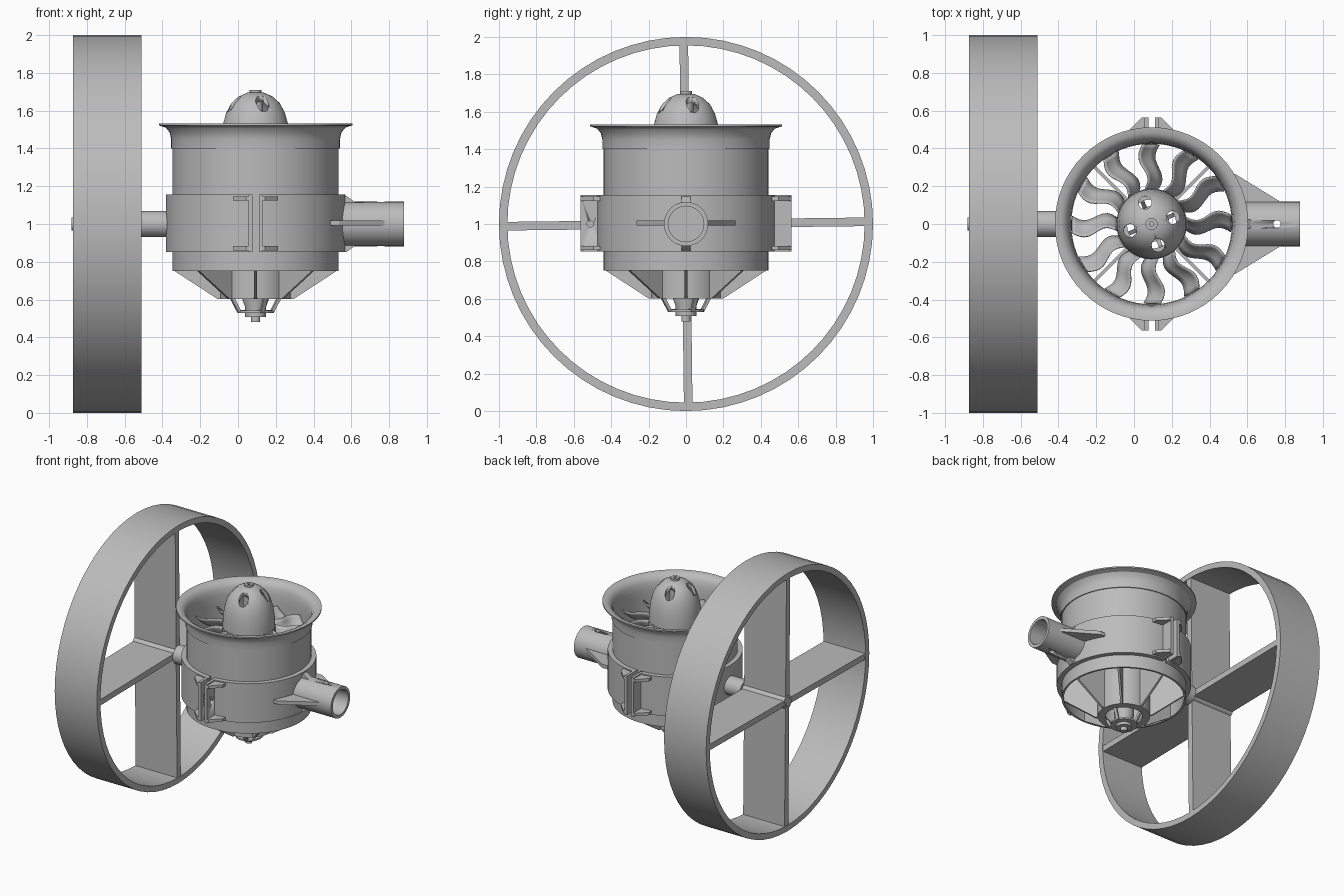
import bpy, bmesh
from math import sin, cos, pi, radians
from mathutils import Matrix, Vector

if "Cube" in bpy.data.objects:
    bpy.data.objects.remove(bpy.data.objects["Cube"])

grey = bpy.data.materials.new("plain grey")
grey.use_nodes = True
grey.diffuse_color = (0.5, 0.5, 0.5, 1)
grey.node_tree.nodes["Principled BSDF"].inputs["Base Color"].default_value = (0.5, 0.5, 0.5, 1)

FAN = Matrix.Translation((0.093, 0, 0))                                # upright fan axis
AXLE = Matrix.Translation((0, 0, 1)) @ Matrix.Rotation(pi / 2, 4, 'Y')  # axis along +x


def finish(name, bm, matrix=None):
    if matrix:
        bm.transform(matrix)
    bmesh.ops.recalc_face_normals(bm, faces=bm.faces)
    mesh = bpy.data.meshes.new(name)
    bm.to_mesh(mesh)
    bm.free()
    mesh.materials.append(grey)
    obj = bpy.data.objects.new(name, mesh)
    bpy.context.collection.objects.link(obj)
    bpy.ops.object.select_all(action='DESELECT')
    obj.select_set(True)
    bpy.context.view_layer.objects.active = obj
    bpy.ops.object.shade_smooth_by_angle(angle=radians(30))
    return obj


def lathe(name, profile, matrix=FAN, steps=64):
    """Turn a closed (radius, height) profile about the local z axis."""
    bm = bmesh.new()
    verts = [bm.verts.new((r, 0, h)) for r, h in profile]
    edges = [bm.edges.new((v, verts[i - 1])) for i, v in enumerate(verts)]
    bmesh.ops.spin(bm, geom=verts + edges, cent=(0, 0, 0), axis=(0, 0, 1),
                   angle=2 * pi, steps=steps)
    bmesh.ops.remove_doubles(bm, verts=bm.verts, dist=1e-4)
    bmesh.ops.dissolve_degenerate(bm, edges=bm.edges, dist=1e-5)
    return finish(name, bm, matrix)


def tube(name, r_in, r_out, lo, hi, matrix=FAN, steps=48):
    return lathe(name, [(r_in, lo), (r_out, lo), (r_out, hi), (r_in, hi)], matrix, steps)


def plate(name, outline, thickness, matrix):
    """Flat outline in local xy, thickened evenly about local z."""
    bm = bmesh.new()
    face = bm.faces.new([bm.verts.new((x, y, -thickness / 2)) for x, y in outline])
    new = bmesh.ops.extrude_face_region(bm, geom=[face])["geom"]
    bmesh.ops.translate(bm, vec=(0, 0, thickness),
                        verts=[g for g in new if isinstance(g, bmesh.types.BMVert)])
    return finish(name, bm, matrix)


def box(name, lo, hi, matrix=None):
    outline = [(lo[0], lo[1]), (hi[0], lo[1]), (hi[0], hi[1]), (lo[0], hi[1])]
    shift = Matrix.Translation((0, 0, (lo[2] + hi[2]) / 2))
    return plate(name, outline, hi[2] - lo[2], (matrix or Matrix()) @ shift)


def cut(target, cutter):
    cutter.hide_render = True
    mod = target.modifiers.new("cut", 'BOOLEAN')
    mod.operation, mod.solver, mod.object = 'DIFFERENCE', 'EXACT', cutter
    bpy.ops.object.select_all(action='DESELECT')
    bpy.context.view_layer.objects.active = target
    target.select_set(True)
    bpy.ops.object.modifier_apply(modifier=mod.name)
    bpy.data.objects.remove(cutter)


def turn(angle, base=FAN):
    return base @ Matrix.Rotation(angle, 4, 'Z')


UPRIGHT = Matrix.Rotation(pi / 2, 4, 'X')  # local xy plane becomes xz

# Wheel with four broad flat spokes and its axle
tube("wheel_rim", 0.955, 1.0, -0.873, -0.512, AXLE, 64)
for i in range(4):
    spin = Matrix.Translation((0, 0, 1)) @ Matrix.Rotation(i * pi / 2 + radians(0.7), 4, 'X')
    box("wheel_spoke", (-0.87, -0.023, 0.03), (-0.515, 0.023, 0.965), spin)
tube("axle", 0.02, 0.05, -0.873, -0.50, AXLE)
tube("axle_collar", 0.0, 0.07, -0.512, -0.36, AXLE)
tube("axle_bolt", 0.0, 0.034, -0.882, -0.80, AXLE, 24)

# Duct with a flared intake lip
lathe("duct", [(0.425, 0.752), (0.44, 0.752), (0.44, 1.40), (0.447, 1.40), (0.447, 1.45),
               (0.455, 1.485), (0.475, 1.51), (0.512, 1.522), (0.512, 1.532), (0.48, 1.53),
               (0.455, 1.515), (0.438, 1.485), (0.43, 1.44), (0.425, 1.38)])

# Clamp band round the duct, split front and back
band = tube("clamp_band", 0.435, 0.475, 0.852, 1.155, steps=64)
cut(band, box("slot_cutter", (-0.017, -0.6, 0.8), (0.017, 0.6, 1.2), FAN))
for i in range(2):
    side = turn(i * pi)
    for s in (-1, 1):
        flange = box("clamp_flange", (min(s * 0.017, s * 0.038), -0.565, 0.852),
                     (max(s * 0.017, s * 0.038), -0.445, 1.155), side)
        across = side @ Matrix.Translation((0, -0.512, 1.0)) @ Matrix.Rotation(pi / 2, 4, 'Y')
        cut(flange, tube("bolt_hole_cutter", 0, 0.018, -0.1, 0.1, across, 20))
        for z in (0.872, 1.135):
            plate("clamp_gusset", [(s * 0.03, -0.565), (s * 0.05, -0.565),
                                   (s * 0.12, -0.495), (s * 0.12, -0.455), (s * 0.03, -0.455)],
                  0.022, side @ Matrix.Translation((0, 0, z)))

# Side mounting socket with a pin hole and two side gussets
socket = tube("mount_socket", 0.095, 0.118, 0.54, 0.88, AXLE)
cut(socket, tube("pin_hole_cutter", 0, 0.02, 0.8, 1.2, Matrix.Translation((0.757, 0, 0)), 20))
tube("socket_base", 0.0, 0.118, 0.53, 0.58, AXLE)
for s in (-1, 1):
    plate("mount_gusset", [(0.49, s * 0.265), (0.535, s * 0.265), (0.775, s * 0.118),
                           (0.775, s * 0.1), (0.53, s * 0.1)],
          0.028, Matrix.Translation((0, 0, 1.005)))
    plate("socket_web", [(0.55, s * 0.148), (0.575, s * 0.148), (0.62, s * 0.115), (0.55, s * 0.1)],
          0.05, Matrix.Translation((0, 0, 1)) @ UPRIGHT)

# Motor housing and tail fins
lathe("motor_housing", [(0.17, 1.24), (0.185, 1.24), (0.185, 0.602), (0.13, 0.602),
                        (0.13, 0.62), (0.17, 0.62)])
for i in range(8):
    plate("stator_fin", [(0.18, 0.602), (0.2, 0.602), (0.435, 0.755), (0.435, 1.1), (0.18, 1.1)],
          0.016, turn(i * pi / 4) @ UPRIGHT)

# Motor held by a small cage below the housing
lathe("motor", [(0, 0.48), (0.024, 0.48), (0.024, 0.508), (0.055, 0.508),
                (0.055, 0.56), (0.07, 0.60), (0.07, 0.9), (0, 0.9)], steps=32)
tube("cage_ring", 0.05, 0.095, 0.53, 0.542, steps=32)
for i in range(4):
    plate("cage_arm", [(0.06, 0.53), (0.1, 0.53), (0.145, 0.61), (0.125, 0.61), (0.09, 0.545),
                       (0.06, 0.545)], 0.022, turn(i * pi / 2 + pi / 8) @ UPRIGHT)

# Spinner: hollow dome with four vertical holes and a top bolt
dome = [(0.185, 1.38), (0.183, 1.45), (0.172, 1.53), (0.155, 1.59), (0.128, 1.64),
        (0.09, 1.675), (0.045, 1.695)]
inner = [(r - 0.018, z - 0.016) for r, z in reversed(dome[1:])] + [(0.167, 1.38)]
spinner = lathe("spinner", dome + [(0, 1.697), (0, 1.68)] + inner)
for i in range(4):
    hole = turn(i * pi / 2 + radians(17)) @ Matrix.Translation((0.118, 0, 0))
    cut(spinner, tube("hole_cutter", 0, 0.034, 1.5, 1.8, hole, 24))
tube("spinner_bolt", 0.012, 0.032, 1.68, 1.71, steps=24)
tube("spinner_post", 0.0, 0.04, 0.88, 1.69, steps=24)
tube("rotor_hub", 0.165, 0.187, 1.25, 1.385)

# Twelve twisted, swept fan blades
ROWS, COLS = 12, 5
for i in range(12):
    bm = bmesh.new()
    grid = []
    for a in range(ROWS + 1):
        t = a / ROWS
        r = 0.18 + 0.241 * t
        pitch = radians(62 - 22 * t)
        sweep = -0.022 * sin(2 * pi * t)
        row = []
        for b in range(COLS):
            c = (b / (COLS - 1) - 0.5) * (0.135 - 0.02 * t)
            camber = 0.012 * cos(pi * (b / (COLS - 1) - 0.5))
            angle = (sweep + c * cos(pitch) + camber) / r
            row.append(bm.verts.new((r * cos(angle), r * sin(angle), 1.33 + c * sin(pitch))))
        grid.append(row)
    for p, q in zip(grid, grid[1:]):
        for b in range(COLS - 1):
            bm.faces.new((p[b], p[b + 1], q[b + 1], q[b]))
    blade = finish("fan_blade", bm, turn(i * pi / 6))
    blade.modifiers.new("thickness", 'SOLIDIFY').thickness = 0.008
